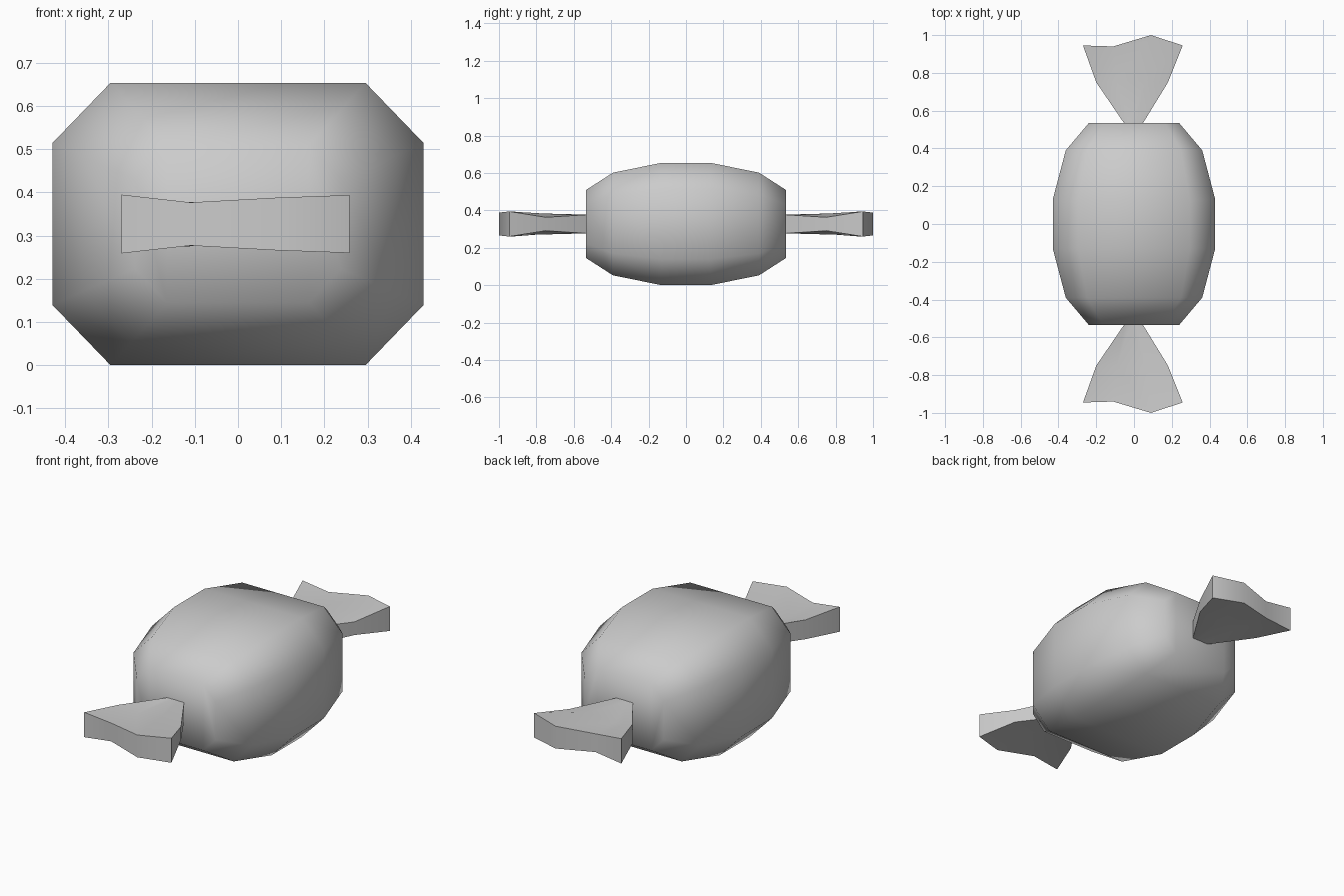
import bpy, bmesh, math

if "Cube" in bpy.data.objects:
    bpy.data.objects.remove(bpy.data.objects["Cube"])

CZ = 0.327  # height of the sweet's long axis


def loft(name, rings, smooth_angle):
    """Skin a list of equal-length closed rings and cap both ends."""
    bm = bmesh.new()
    loops = [[bm.verts.new(p) for p in ring] for ring in rings]
    n = len(loops[0])
    for a, b in zip(loops, loops[1:]):
        for i in range(n):
            j = (i + 1) % n
            bm.faces.new((a[i], a[j], b[j], b[i]))
    # end caps as strips between the upper and lower halves
    for r in (loops[0], loops[-1]):
        for i in range(n // 2 - 1):
            bm.faces.new((r[i], r[i + 1], r[n - 2 - i], r[n - 1 - i]))
    bmesh.ops.recalc_face_normals(bm, faces=bm.faces)
    me = bpy.data.meshes.new(name)
    bm.to_mesh(me)
    bm.free()
    ob = bpy.data.objects.new(name, me)
    bpy.context.collection.objects.link(ob)
    bpy.ops.object.select_all(action='DESELECT')
    ob.select_set(True)
    bpy.context.view_layer.objects.active = ob
    bpy.ops.object.shade_smooth_by_angle(angle=math.radians(smooth_angle))
    return ob


# Body: chamfered rectangle section scaled along y
section = [(-0.43, 0.187), (-0.295, 0.327), (0.295, 0.327), (0.43, 0.187),
           (0.43, -0.187), (0.295, -0.327), (-0.295, -0.327), (-0.43, -0.187)]
stations = [(-0.535, 0.555), (-0.39, 0.84), (-0.13, 1), (0.13, 1), (0.39, 0.84), (0.535, 0.555)]
loft("candy_body", [[(x * s, y, CZ + z * s) for x, z in section] for y, s in stations], 80)

# Twisted wrapper ends: pleated fans, each column is (x, y, half thickness)
fan = [
    [(-0.05, 0.53, 0.05), (-0.02, 0.53, 0.05), (0.015, 0.53, 0.05), (0.045, 0.53, 0.05)],
    [(-0.20, 0.75, 0.053), (-0.09, 0.75, 0.032), (0.06, 0.76, 0.056), (0.18, 0.75, 0.036)],
    [(-0.27, 0.945, 0.068), (-0.11, 0.94, 0.05), (0.09, 1.0, 0.061), (0.258, 0.945, 0.067)],
]
for name, side in (("front_wrapper_end", -1), ("back_wrapper_end", 1)):
    rings = [[(x, side * y, CZ + t) for x, y, t in row] +
             [(x, side * y, CZ - t) for x, y, t in reversed(row)] for row in fan]
    loft(name, rings, 45)
